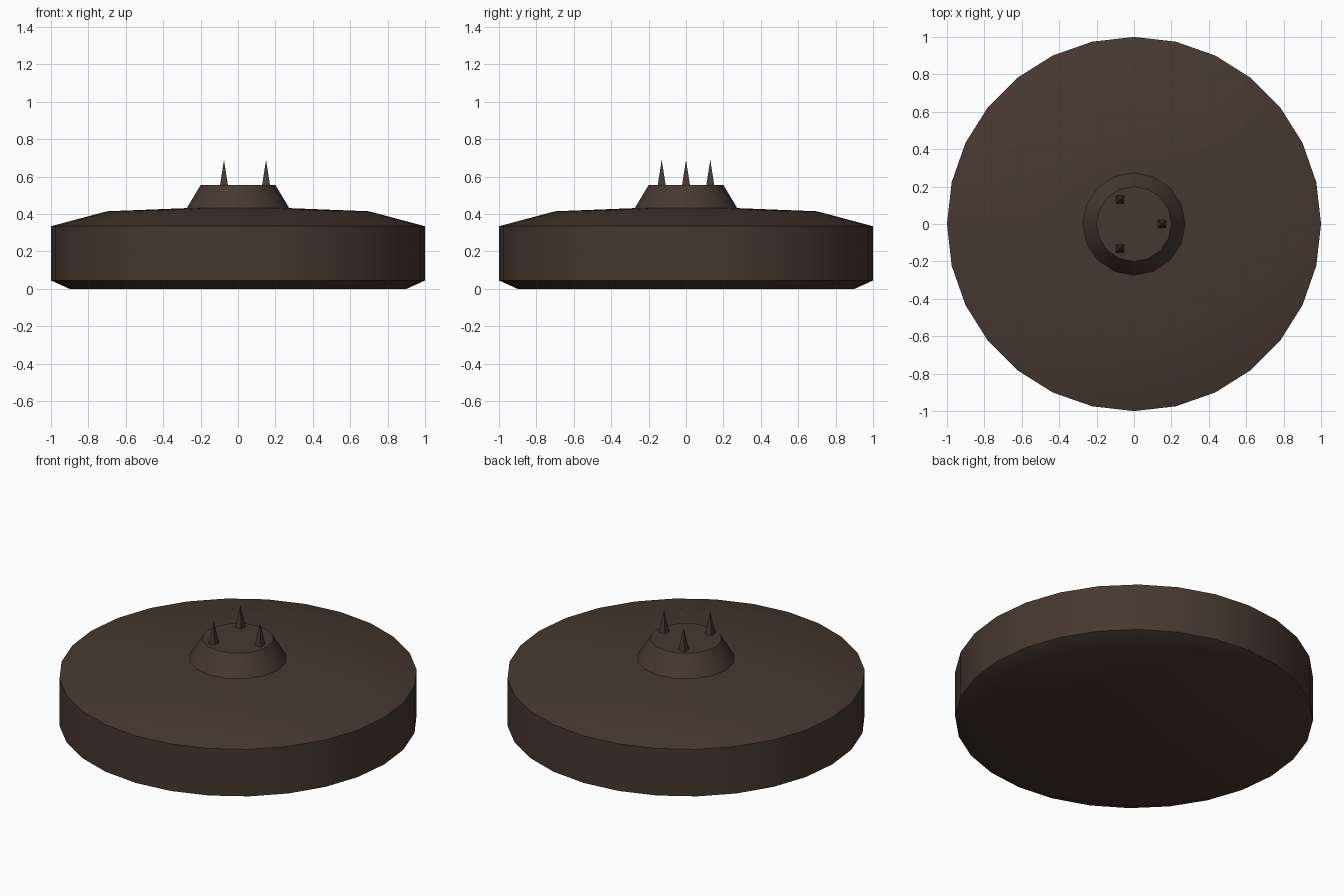
import bpy
import bmesh
import math

cube = bpy.data.objects.get("Cube")
if cube:
    bpy.data.objects.remove(cube, do_unlink=True)

brown = bpy.data.materials.new("dark brown")
brown.use_nodes = True
colour = (0.062, 0.04, 0.03, 1)
brown.diffuse_color = colour
bsdf = next(n for n in brown.node_tree.nodes if n.type == 'BSDF_PRINCIPLED')
bsdf.inputs["Base Color"].default_value = colour
bsdf.inputs["Roughness"].default_value = 0.8


def lathe(name, profile, sides):
    """Turn a (radius, height) profile around z and cap both ends."""
    bm = bmesh.new()
    rings = []
    for r, z in profile:
        angles = [math.tau * i / sides for i in range(sides)]
        rings.append([bm.verts.new((r * math.cos(a), r * math.sin(a), z)) for a in angles])
    for low, high in zip(rings, rings[1:]):
        for i in range(sides):
            j = (i + 1) % sides
            bm.faces.new((low[i], low[j], high[j], high[i]))
    bm.faces.new(rings[0][::-1])
    bm.faces.new(rings[-1])
    mesh = bpy.data.meshes.new(name)
    bm.to_mesh(mesh)
    bm.free()
    mesh.materials.append(brown)
    obj = bpy.data.objects.new(name, mesh)
    bpy.context.collection.objects.link(obj)
    bpy.ops.object.select_all(action='DESELECT')
    obj.select_set(True)
    bpy.context.view_layer.objects.active = obj
    bpy.ops.object.shade_smooth_by_angle(angle=math.radians(30))
    return obj


# Wide round body with chamfered base and shallow sloping top
lathe("body", [(0.9, 0), (1, 0.045), (1, 0.335), (0.7, 0.415), (0.27, 0.432)], 28)

# Tapered cap in the middle
lathe("centre_cap", [(0.275, 0.43), (0.2, 0.555)], 16)

# Three thin square spikes standing on the cap
for k in range(3):
    a = math.tau * k / 3
    bpy.ops.mesh.primitive_cone_add(
        vertices=4, radius1=0.031, radius2=0, depth=0.14,
        location=(0.15 * math.cos(a), 0.15 * math.sin(a), 0.62),
        rotation=(0, 0, math.pi / 4))
    spike = bpy.context.object
    spike.name = f"spike_{k + 1}"
    spike.data.materials.append(brown)
